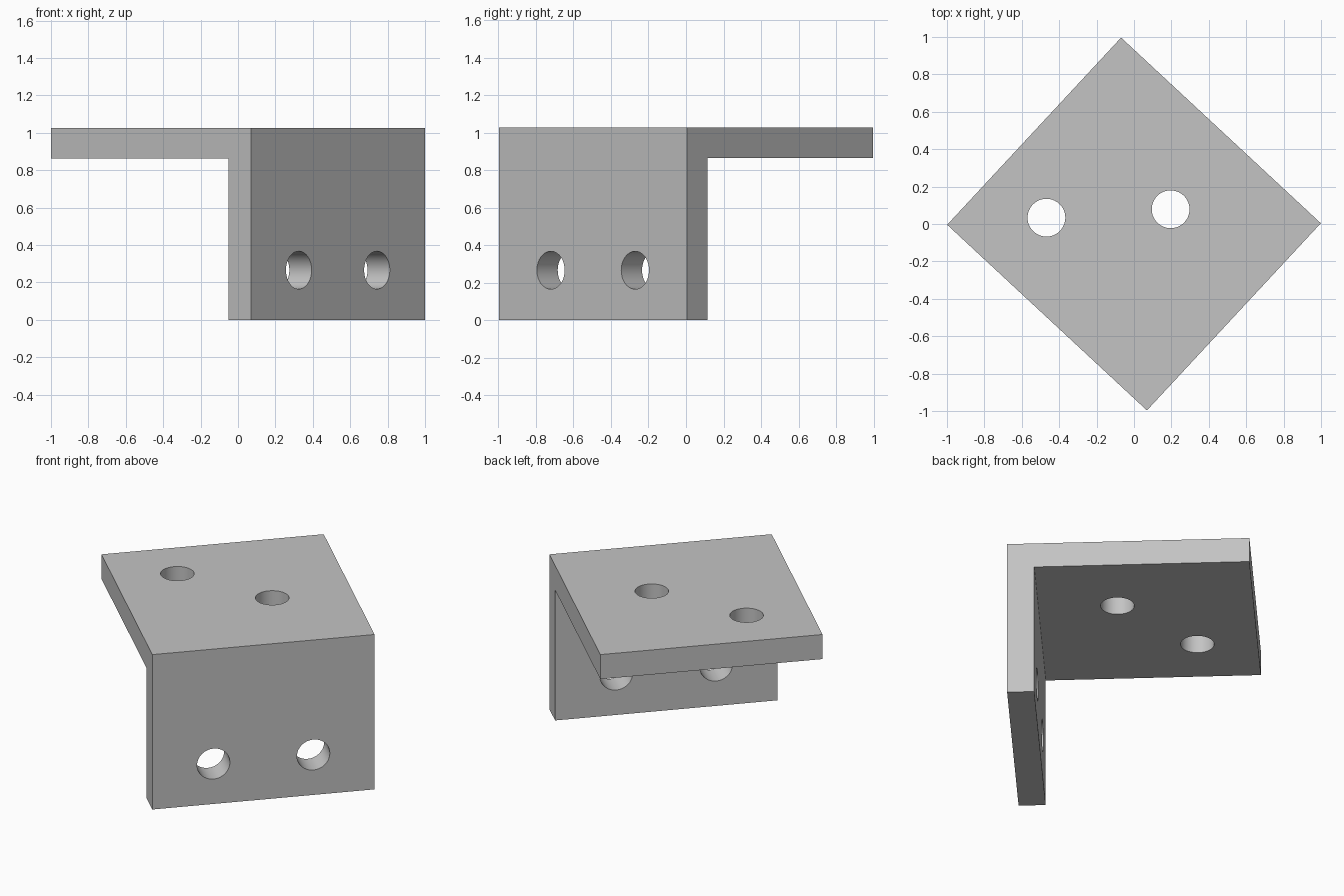
import bpy
import bmesh
import math
from mathutils import Matrix

cube = bpy.data.objects.get("Cube")
if cube:
    bpy.data.objects.remove(cube, do_unlink=True)

WIDTH, DEPTH, HEIGHT, THICK = 1.366, 1.458, 1.027, 0.163
HOLE_RADIUS = 0.101
TURN = Matrix.Rotation(math.radians(47.1), 4, "Z")

grey = bpy.data.materials.new("light_grey_metal")
grey.use_nodes = True
colour = (0.55, 0.55, 0.55, 1)
grey.diffuse_color = colour
grey.node_tree.nodes["Principled BSDF"].inputs["Base Color"].default_value = colour


def add_object(name, bm):
    bmesh.ops.recalc_face_normals(bm, faces=bm.faces)
    mesh = bpy.data.meshes.new(name)
    bm.to_mesh(mesh)
    bm.free()
    mesh.materials.append(grey)
    obj = bpy.data.objects.new(name, mesh)
    bpy.context.collection.objects.link(obj)
    obj.matrix_world = TURN
    return obj


# L-shaped bracket: side profile extruded across the width
front, back = -DEPTH / 2, DEPTH / 2
profile = [(front, 0), (front + THICK, 0), (front + THICK, HEIGHT - THICK),
           (back, HEIGHT - THICK), (back, HEIGHT), (front, HEIGHT)]
bm = bmesh.new()
side = bm.faces.new([bm.verts.new((-WIDTH / 2, y, z)) for y, z in profile])
extruded = bmesh.ops.extrude_face_region(bm, geom=[side])["geom"]
bmesh.ops.translate(bm, vec=(WIDTH, 0, 0),
                    verts=[v for v in extruded if isinstance(v, bmesh.types.BMVert)])
bracket = add_object("angle_bracket", bm)

# Bolt holes: two staggered in the top plate, two level in the wall
upright = Matrix.Identity(4)
level = Matrix.Rotation(math.pi / 2, 4, "X")
top_z, wall_y = HEIGHT - THICK / 2, front + THICK / 2
holes = [((-0.294, 0.366, top_z), upright), ((0.191, -0.09, top_z), upright),
         ((-0.307, wall_y, 0.266), level), ((0.307, wall_y, 0.266), level)]
bm = bmesh.new()
for place, spin in holes:
    bmesh.ops.create_cone(bm, cap_ends=True, segments=64, radius1=HOLE_RADIUS,
                          radius2=HOLE_RADIUS, depth=THICK * 2,
                          matrix=Matrix.Translation(place) @ spin)
cutter = add_object("hole_cutter", bm)
cutter.hide_render = True

bpy.context.view_layer.update()
cut = bracket.modifiers.new("bolt_holes", "BOOLEAN")
cut.operation = "DIFFERENCE"
cut.solver = "EXACT"
cut.object = cutter
bpy.ops.object.select_all(action="DESELECT")
bracket.select_set(True)
bpy.context.view_layer.objects.active = bracket
bpy.ops.object.modifier_apply(modifier=cut.name)
bpy.data.objects.remove(cutter, do_unlink=True)
bpy.ops.object.shade_smooth_by_angle(angle=math.radians(30))
